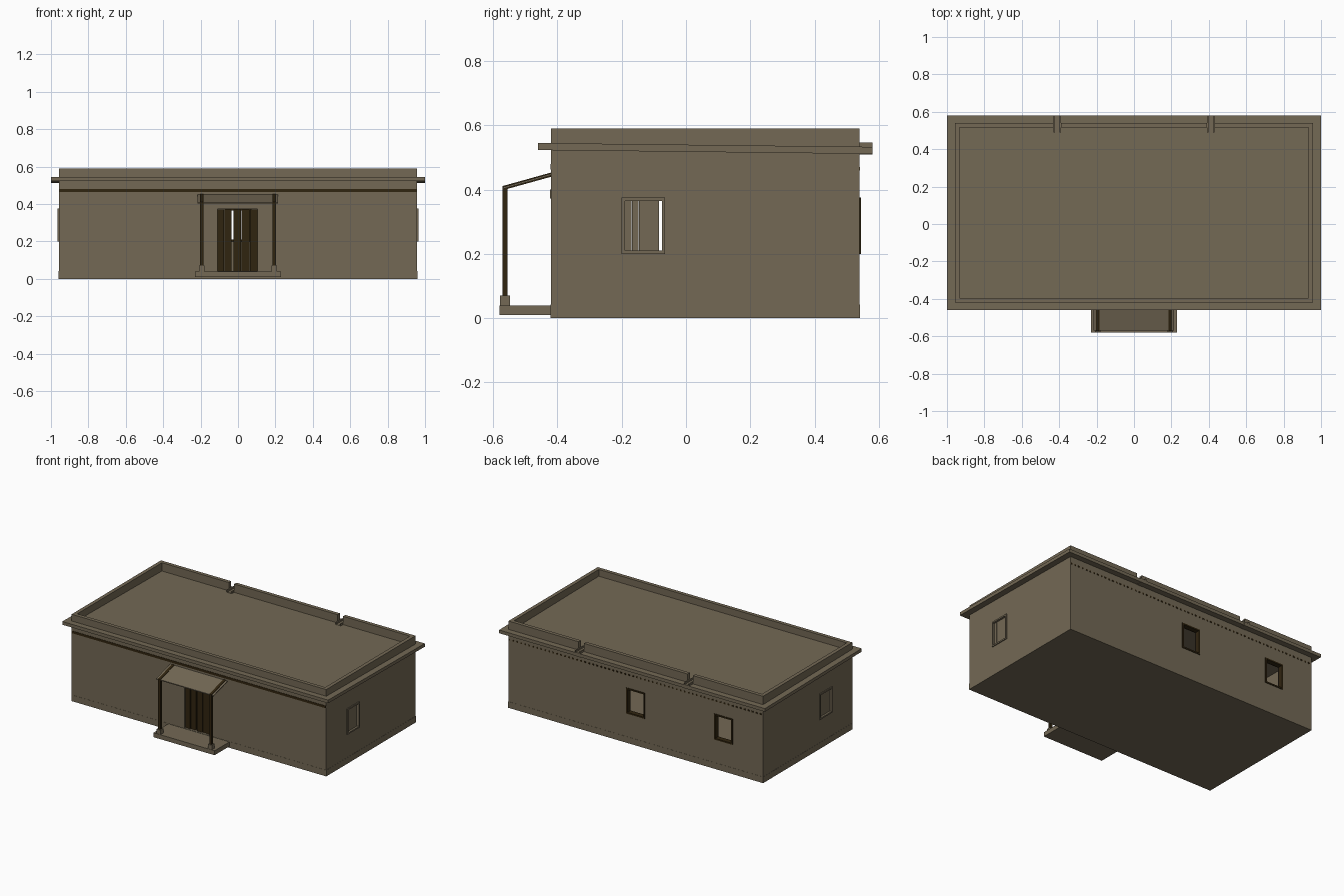
import bpy, bmesh, math

if "Cube" in bpy.data.objects:
    bpy.data.objects.remove(bpy.data.objects["Cube"])


def material(name, rgb):
    m = bpy.data.materials.new(name)
    m.diffuse_color = (*rgb, 1)
    m.use_nodes = True
    m.node_tree.nodes["Principled BSDF"].inputs["Base Color"].default_value = m.diffuse_color
    return m


MUD = material("mud_brown", (0.172, 0.140, 0.090))
WOOD = material("dark_wood", (0.030, 0.018, 0.005))


def add_box(bm, x0, x1, y0, y1, z0, z1, drop=0.0):
    """Box; drop lowers its +y end so it slopes to the back."""
    v = []
    for z in (z0, z1):
        for x, y in ((x0, y0), (x1, y0), (x1, y1), (x0, y1)):
            v.append(bm.verts.new((x, y, z - (drop if y == y1 else 0))))
    for f in ((3, 2, 1, 0), (4, 5, 6, 7), (0, 1, 5, 4),
              (1, 2, 6, 5), (2, 3, 7, 6), (3, 0, 4, 7)):
        bm.faces.new([v[i] for i in f])


def boxes(name, mat, items):
    bm = bmesh.new()
    for it in items:
        add_box(bm, *it)
    me = bpy.data.meshes.new(name)
    bm.to_mesh(me)
    bm.free()
    me.materials.append(mat)
    ob = bpy.data.objects.new(name, me)
    bpy.context.collection.objects.link(ob)
    return ob


def wall(name, along_x, a0, a1, d0, d1, holes, z0=0.04, z1=0.525):
    """Upright wall from a0 to a1, thickness d0..d1, with holes (a, b, bottom, top)."""
    items = []

    def put(a, b, lo, hi):
        if b - a > 1e-5 and hi - lo > 1e-5:
            items.append((a, b, d0, d1, lo, hi) if along_x else (d0, d1, a, b, lo, hi))

    pos = a0
    for a, b, lo, hi in sorted(holes):
        put(pos, a, z0, z1)
        put(a, b, z0, lo)
        put(a, b, hi, z1)
        pos = b
    put(pos, a1, z0, z1)
    boxes(name, MUD, items)


X, YF, YB, T = 0.958, -0.42, 0.54, 0.045
WZ0, WZ1 = 0.20, 0.375

# plinth and the four walls
boxes("plinth", MUD, [(-X - .001, X + .001, YF - .001, YB + .001, 0, 0.042)])
wall("front_wall", True, -X, X, YF, YF + T, [(-0.11, 0.105, 0.04, 0.372)])
back_windows = [(-0.07, 0.07), (-0.73, -0.59)]
wall("back_wall", True, -X, X, YB - T, YB, [(a, b, WZ0, WZ1) for a, b in back_windows])
SY0, SY1 = -0.20, -0.065
wall("right_wall", False, YF + T, YB - T, X - T, X, [(SY0, SY1, WZ0, WZ1)])
wall("left_wall", False, YF + T, YB - T, -X, -X + T, [(SY0, SY1, WZ0, WZ1)])

# gently sloping roof slab
boxes("roof_slab", MUD, [(-1, 1, -0.46, 0.58, 0.523, 0.545, 0.012)])

# parapet with two drain gaps at the back
P, G, DX = 0.025, 0.02, 0.41
back = [(-X, -DX - G), (-DX + G, DX - G), (DX + G, X)]
boxes("parapet", MUD,
      [(-X, X, YF, YF + P, 0.525, 0.59)]
      + [(s * X - (P if s > 0 else 0), s * X + (P if s < 0 else 0),
          YF + P, YB - P, 0.525, 0.59) for s in (-1, 1)]
      + [(a, b, YB - P, YB, 0.525, 0.59) for a, b in back])

# roof drain channels
for side, s in (("left", -1), ("right", 1)):
    c = s * DX
    boxes(side + "_drain_channel", MUD,
          [(c - G, c - G + .007, 0.49, 0.581, 0.51, 0.547),
           (c + G - .007, c + G, 0.49, 0.581, 0.51, 0.547),
           (c - G + .007, c + G - .007, 0.49, 0.581, 0.51, 0.536)])

# ceiling joist ends showing through front and back walls
boxes("front_joist_band", WOOD, [(-0.955, 0.955, YF - .002, YF + .01, 0.463, 0.479)])
boxes("back_joist_ends", WOOD,
      [(-0.945 + i * .03, -0.933 + i * .03, YB - .01, YB + .002, 0.46, 0.47)
       for i in range(64)])

# front door planks with a narrow gap, and the lintel
edges = [-0.11, -0.073, -0.034, None, -0.024, 0.018, 0.062, 0.105]
boxes("door_planks", WOOD,
      [(a + .001, b - .001, YF + .012 + .004 * (i % 2), YF + .03, 0.042, 0.37)
       for i, (a, b) in enumerate(zip(edges, edges[1:])) if a is not None and b is not None])
boxes("door_lintel", MUD, [(-0.112, 0.107, YF - .003, YF + .03, 0.372, 0.40)])


def frame_items(a, b, out0, out1, along_x, w=0.010):
    """Four bars around a window opening."""
    bars = [(a, a + w, WZ0, WZ1), (b - w, b, WZ0, WZ1),
            (a + w, b - w, WZ0, WZ0 + w), (a + w, b - w, WZ1 - w, WZ1)]
    return [(p, q, out0, out1, lo, hi) if along_x else (out0, out1, p, q, lo, hi)
            for p, q, lo, hi in bars]


# back window frames
for name, (a, b) in zip(("middle", "corner"), back_windows):
    boxes(name + "_back_window_frame", WOOD, frame_items(a, b, YB - .03, YB + .004, True))

# side windows: frame and upright shutter boards
for side, s in (("left", -1), ("right", 1)):
    o0, o1 = sorted((s * (X - .03), s * (X + .006)))
    boxes(side + "_window_frame", MUD, frame_items(SY0, SY1, o0, o1, False))
    b0, b1 = sorted((s * (X - .025), s * (X - .008)))
    boxes(side + "_window_boards", MUD,
          [(b0, b1, SY0 + .01 + i * .0215, SY0 + .0305 + i * .0215, WZ0 + .01, WZ1 - .01)
           for i in range(5)])

# porch platform, posts and canopy
boxes("porch_platform", MUD, [(-0.23, 0.23, -0.58, YF, 0.01, 0.04)])
for side, s in (("left", -1), ("right", 1)):
    c = s * 0.193
    boxes(side + "_post_base", MUD, [(c - .015, c + .015, -0.578, -0.547, 0.04, 0.07)])
    boxes(side + "_post", WOOD, [(c - .009, c + .009, -0.571, -0.555, 0.07, 0.404)])
    boxes(side + "_rafter", WOOD, [(c - .009, c + .009, -0.571, YF, 0.398, 0.411, -0.042)])
boxes("canopy", MUD, [(-0.217, 0.215, -0.569, YF, 0.402, 0.408, -0.042)])
